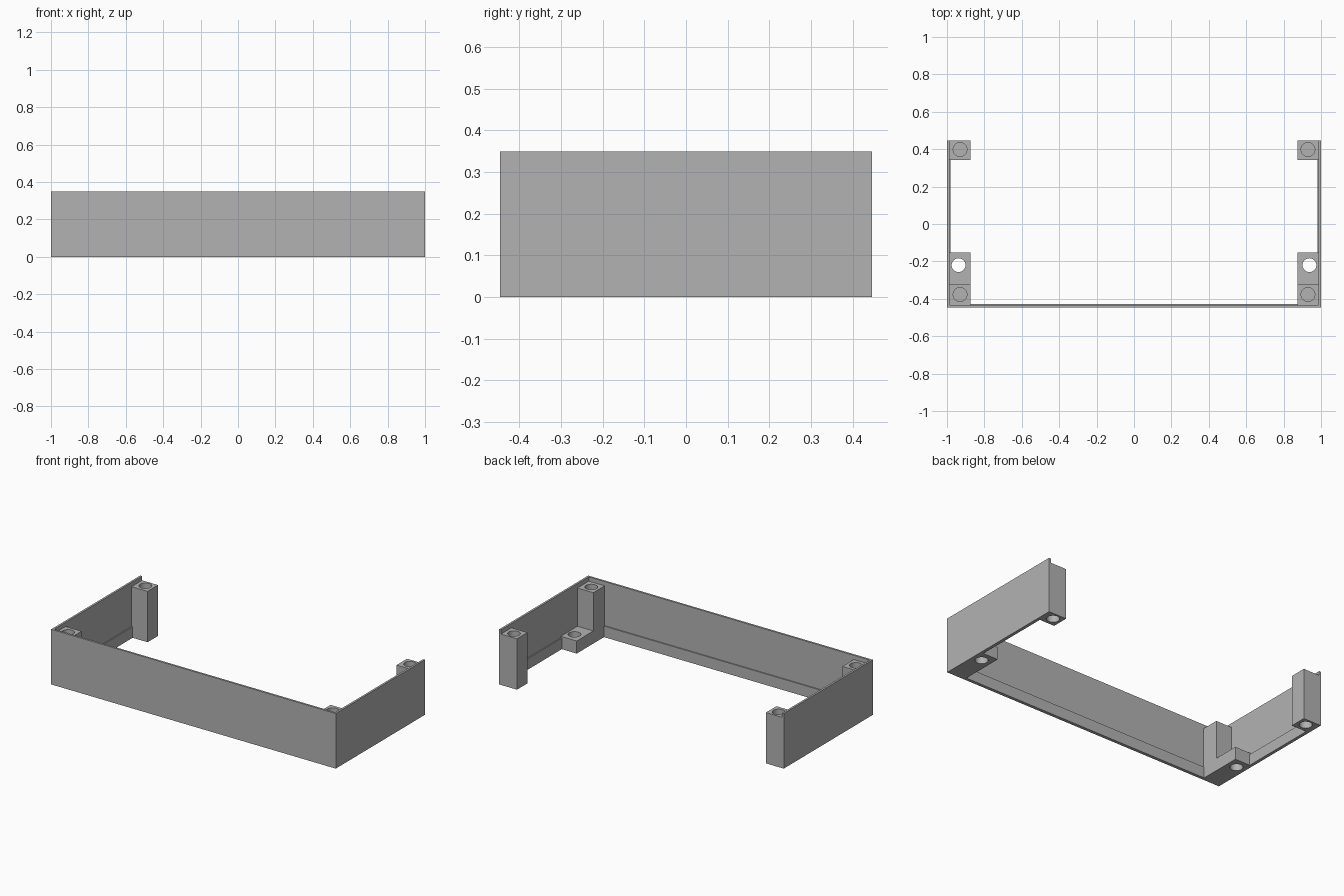
import bpy, bmesh
from mathutils import Vector

if "Cube" in bpy.data.objects:
    bpy.data.objects.remove(bpy.data.objects["Cube"])

grey = bpy.data.materials.new("plain grey")
grey.use_nodes = True
COLOUR = (0.45, 0.45, 0.45, 1)
grey.diffuse_color = COLOUR
grey.node_tree.nodes["Principled BSDF"].inputs["Base Color"].default_value = COLOUR

FRONT, BACK, HEIGHT = -0.447, 0.447, 0.35
LIP, LEDGE, LEDGE_TOP = 0.013, 0.02, 0.07
POST_IN, POST_TOP, BLOCK_TOP = 0.875, 0.323, 0.08
HOLE_R, HOLE_DEPTH = 0.037, 0.1


def loft(name, rings):
    """Skin equal-length rings of points and cap both ends."""
    bm = bmesh.new()
    loops = [[bm.verts.new(p) for p in ring] for ring in rings]
    n = len(loops[0])
    for a, b in zip(loops, loops[1:]):
        for i in range(n):
            j = (i + 1) % n
            bm.faces.new((a[i], a[j], b[j], b[i]))
    bm.faces.new(loops[0])
    bm.faces.new(loops[-1])
    bmesh.ops.recalc_face_normals(bm, faces=bm.faces)
    mesh = bpy.data.meshes.new(name)
    bm.to_mesh(mesh)
    bm.free()
    mesh.materials.append(grey)
    obj = bpy.data.objects.new(name, mesh)
    bpy.context.collection.objects.link(obj)
    return obj


def post(name, profile, holes):
    """Extrude a side profile across x, drill vertical holes, mirror to both sides."""
    obj = loft(name, [[(x, y, z) for y, z in profile] for x in (POST_IN, 1 - LIP)])
    bpy.context.view_layer.objects.active = obj
    for x, y, z0, z1 in holes:
        bpy.ops.mesh.primitive_cylinder_add(vertices=32, radius=HOLE_R, depth=z1 - z0,
                                            location=(x, y, (z0 + z1) / 2))
        cutter = bpy.context.object
        cutter.data.materials.append(grey)
        bpy.context.view_layer.objects.active = obj
        cut = obj.modifiers.new("hole", "BOOLEAN")
        cut.operation, cut.solver, cut.object = "DIFFERENCE", "EXACT", cutter
        bpy.ops.object.modifier_apply(modifier=cut.name)
        bpy.data.objects.remove(cutter)
    mirror = obj.modifiers.new("both sides", "MIRROR")
    mirror.use_mirror_merge = False
    bpy.ops.object.select_all(action="DESELECT")
    obj.select_set(True)
    bpy.ops.object.shade_smooth_by_angle()
    return obj


# Three-sided wall: stepped section swept round mitred corners
section = [(0, 0), (LEDGE, 0), (LEDGE, LEDGE_TOP), (LIP, LEDGE_TOP), (LIP, HEIGHT), (0, HEIGHT)]
loft("wall", [[(side * (1 - d), FRONT + d if corner else BACK, z) for d, z in section]
              for side, corner in ((-1, False), (-1, True), (1, True), (1, False))])

# Rear posts with blind holes in top and bottom
rear = 0.342
post("rear_posts",
     [(rear, 0), (BACK, 0), (BACK, POST_TOP), (rear, POST_TOP)],
     [(0.93, 0.398, POST_TOP - HOLE_DEPTH, POST_TOP + 0.1),
      (0.93, 0.398, -0.1, HOLE_DEPTH)])

# Front posts with a low foot: blind hole in the post, through hole in the foot
start, step, end = FRONT + LIP, -0.32, -0.153
post("front_posts",
     [(start, 0), (end, 0), (end, BLOCK_TOP), (step, BLOCK_TOP), (step, POST_TOP), (start, POST_TOP)],
     [(0.93, -0.377, POST_TOP - HOLE_DEPTH, POST_TOP + 0.1),
      (0.938, -0.22, -0.1, BLOCK_TOP + 0.1)])
